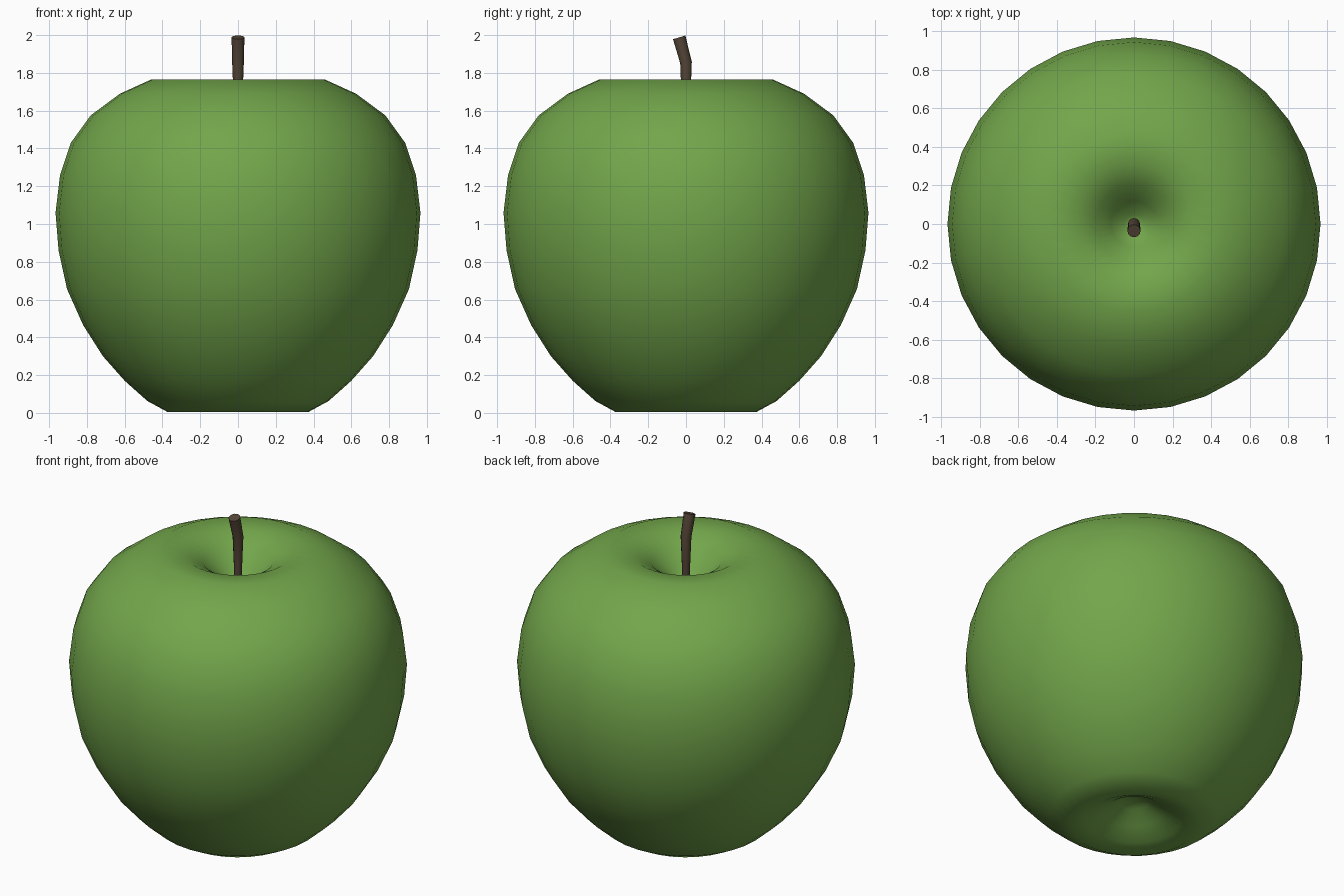
import bpy, bmesh
from math import cos, sin, pi, radians

if "Cube" in bpy.data.objects:
    bpy.data.objects.remove(bpy.data.objects["Cube"])


def material(name, color):
    m = bpy.data.materials.new(name)
    m.diffuse_color = (*color, 1)
    m.use_nodes = True
    m.node_tree.nodes["Principled BSDF"].inputs["Base Color"].default_value = m.diffuse_color
    return m


def finish(name, bm, mat):
    bmesh.ops.recalc_face_normals(bm, faces=bm.faces)
    me = bpy.data.meshes.new(name)
    bm.to_mesh(me)
    bm.free()
    ob = bpy.data.objects.new(name, me)
    bpy.context.collection.objects.link(ob)
    me.materials.append(mat)
    return ob


def skin(bm, rings, start=None, end=None):
    """Bridge vertex rings; close ends with a pole vertex or an n-gon."""
    n = len(rings[0])
    for a, b in zip(rings, rings[1:]):
        for i in range(n):
            j = (i + 1) % n
            bm.faces.new((a[i], a[j], b[j], b[i]))
    for ring, pole in ((rings[0], start), (rings[-1], end)):
        if pole is None:
            bm.faces.new(ring)
        else:
            p = bm.verts.new(pole)
            for i in range(n):
                bm.faces.new((ring[i], ring[(i + 1) % n], p))


# Apple body: lathed profile with dimples at both ends
profile = [(.08, .14), (.17, .08), (.27, .03), (.375, .006),
           (.48, .063), (.60, .17), (.715, .30), (.82, .465), (.905, .655),
           (.95, .86), (.966, 1.06), (.942, 1.26), (.885, 1.43), (.78, 1.575),
           (.625, 1.69), (.46, 1.765), (.31, 1.755), (.20, 1.695),
           (.12, 1.60), (.05, 1.53)]
SIDES = 32
bm = bmesh.new()
rings = [[bm.verts.new((r * cos(2 * pi * i / SIDES), r * sin(2 * pi * i / SIDES), z))
          for i in range(SIDES)] for r, z in profile]
skin(bm, rings, (0, 0, .16), (0, 0, 1.51))
body = finish("apple_body", bm, material("green_skin", (.17, .38, .07)))
body.data.shade_smooth()

# Stem: tapered tube bent towards the front (y, z, radius, tilt)
path = [(0, 1.48, .018, 0), (0, 1.68, .024, 0), (0, 1.855, .031, 8),
        (-.036, 1.988, .034, 17)]
bm = bmesh.new()
rings = []
for y, z, r, tilt in path:
    t = radians(tilt)
    rings.append([bm.verts.new((r * cos(2 * pi * i / 12),
                                y + r * sin(2 * pi * i / 12) * cos(t),
                                z + r * sin(2 * pi * i / 12) * sin(t)))
                  for i in range(12)])
skin(bm, rings)
stem = finish("stem", bm, material("brown_stem", (.09, .06, .038)))
bpy.context.view_layer.objects.active = stem
stem.select_set(True)
bpy.ops.object.shade_smooth_by_angle(angle=radians(40))
